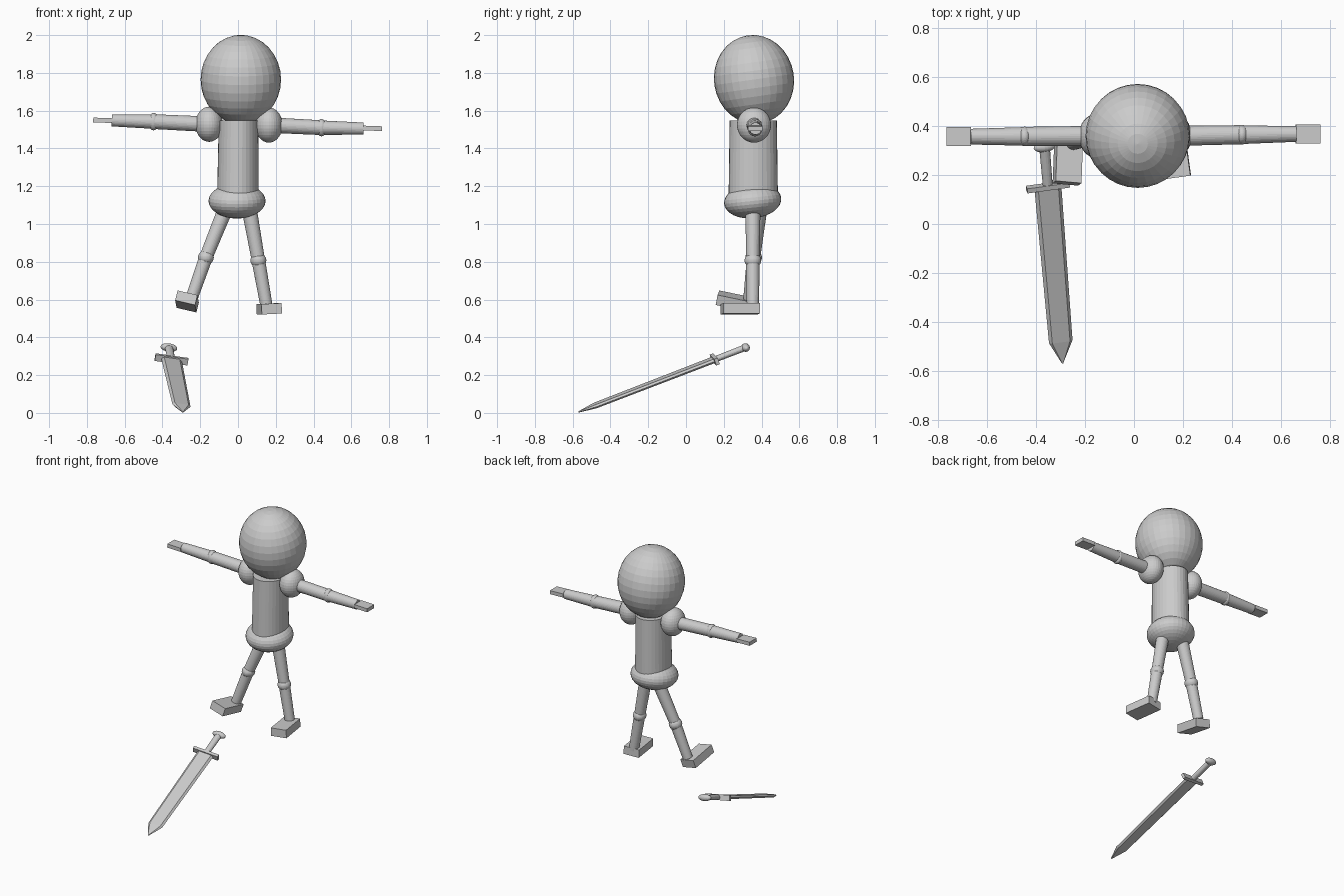
import bpy
import bmesh
import math
from mathutils import Matrix, Vector

cube = bpy.data.objects.get("Cube")
if cube:
    bpy.data.objects.remove(cube, do_unlink=True)

grey = bpy.data.materials.new("plain grey")
grey.use_nodes = True
grey.diffuse_color = (0.6, 0.6, 0.6, 1)
grey.node_tree.nodes["Principled BSDF"].inputs["Base Color"].default_value = (0.6, 0.6, 0.6, 1)


def finish(name, bm, matrix):
    mesh = bpy.data.meshes.new(name)
    bmesh.ops.recalc_face_normals(bm, faces=bm.faces)
    bm.to_mesh(mesh)
    bm.free()
    mesh.materials.append(grey)
    obj = bpy.data.objects.new(name, mesh)
    obj.matrix_world = matrix
    bpy.context.collection.objects.link(obj)
    return obj


def place(centre, turn=(0, 0, 0)):
    rot = Matrix.Rotation(math.radians(turn[2]), 4, 'Z') \
        @ Matrix.Rotation(math.radians(turn[1]), 4, 'Y') \
        @ Matrix.Rotation(math.radians(turn[0]), 4, 'X')
    return Matrix.Translation(centre) @ rot


def ellipsoid(name, radii, matrix):
    bm = bmesh.new()
    bmesh.ops.create_uvsphere(bm, u_segments=32, v_segments=16, radius=1)
    bmesh.ops.scale(bm, vec=radii, verts=bm.verts)
    return finish(name, bm, matrix)


def box(name, size, matrix):
    bm = bmesh.new()
    bmesh.ops.create_cube(bm, size=1)
    bmesh.ops.scale(bm, vec=size, verts=bm.verts)
    return finish(name, bm, matrix)


def rod(name, start, end, r1, r2, squash=(1, 1, 1), sides=32):
    """Tapered cylinder between two points."""
    a, b = Vector(start), Vector(end)
    bm = bmesh.new()
    bmesh.ops.create_cone(bm, cap_ends=True, segments=sides, radius1=r1,
                          radius2=r2, depth=(b - a).length)
    bmesh.ops.scale(bm, vec=squash, verts=bm.verts)
    rot = Vector((0, 0, 1)).rotation_difference(b - a).to_matrix().to_4x4()
    return finish(name, bm, Matrix.Translation((a + b) / 2) @ rot)


# Head, torso and hips
ellipsoid("head", (0.213, 0.212, 0.236), place((0.015, 0.36, 1.765), (8, 0, 0)))
rod("torso", (-0.001, 0.356, 1.12), (0.003, 0.356, 1.548), 0.11, 0.105, (1, 1.19, 1))
ellipsoid("hips", (0.151, 0.152, 0.092), place((-0.005, 0.353, 1.122), (6, 0, 0)))

# Arms: shoulder, elbow, wrist and fingertip points per side
arms = {
    "right": [(-0.153, 0.36, 1.528), (-0.447, 0.358, 1.542), (-0.668, 0.357, 1.549), (-0.765, 0.357, 1.549)],
    "left": [(0.163, 0.36, 1.524), (0.442, 0.365, 1.51), (0.664, 0.368, 1.505), (0.759, 0.367, 1.508)],
}
for side, (shoulder, elbow, wrist, tip) in arms.items():
    ellipsoid(side + "_shoulder", (0.073, 0.09, 0.093), place(shoulder))
    rod(side + "_upper_arm", shoulder, elbow, 0.041, 0.039)
    ellipsoid(side + "_elbow", (0.028, 0.04, 0.046), place(elbow))
    rod(side + "_forearm", elbow, wrist, 0.038, 0.032)
    middle = (Vector(wrist) + Vector(tip)) / 2
    box(side + "_hand", (0.1, 0.077, 0.025), place(middle, (0, 2, 0)))

# Legs: hip, knee and ankle points, then foot centre and turn
legs = {
    "right": [(-0.05, 0.395, 1.12), (-0.17, 0.358, 0.823), (-0.248, 0.335, 0.60),
              (-0.27, 0.262, 0.59), (-12, 13, -5)],
    "left": [(0.052, 0.354, 1.12), (0.108, 0.354, 0.807), (0.152, 0.354, 0.56),
             (0.165, 0.287, 0.551), (0, -3, 8)],
}
for side, (hip, knee, ankle, foot, turn) in legs.items():
    rod(side + "_thigh", hip, knee, 0.041, 0.035)
    ellipsoid(side + "_knee", (0.042, 0.044, 0.039), place(knee))
    rod(side + "_shin", knee, ankle, 0.036, 0.032)
    box(side + "_foot", (0.108, 0.195, 0.055), place(foot, turn))

# Sword frame: x across the blade, y through it, z from pommel to tip
pommel, tip = Vector((-0.366, 0.318, 0.347)), Vector((-0.292, -0.569, 0.005))
along = (tip - pommel).normalized()
across = Vector((0.174, 0.02, -0.026))
across = (across - along * across.dot(along)).normalized()
through = along.cross(across)
frame = Matrix((across, through, along)).transposed().to_4x4()
frame.translation = pommel
length = (tip - pommel).length


def along_sword(s):
    return frame @ Matrix.Translation((0, 0, s))


ellipsoid("sword_pommel", (0.045, 0.022, 0.022), along_sword(0.003))
rod("sword_grip", pommel, frame @ Vector((0, 0, 0.18)), 0.022, 0.02, (1, 0.8, 1), 16)
box("sword_guard", (0.176, 0.036, 0.02), along_sword(0.178))

# Blade: six-sided sections with bevelled edges, drawn in to a point
bm = bmesh.new()
rings = []
for s, half, thick in ((0.18, 0.056, 0.011), (length - 0.095, 0.049, 0.01), (length, 0.003, 0.003)):
    flat = half * 0.75
    section = [(-half, 0), (-flat, thick), (flat, thick), (half, 0), (flat, -thick), (-flat, -thick)]
    rings.append([bm.verts.new((x, y, s)) for x, y in section])
for low, high in zip(rings, rings[1:]):
    for i in range(6):
        j = (i + 1) % 6
        bm.faces.new((low[i], low[j], high[j], high[i]))
bm.faces.new(rings[0])
bm.faces.new(rings[-1])
finish("sword_blade", bm, frame)
